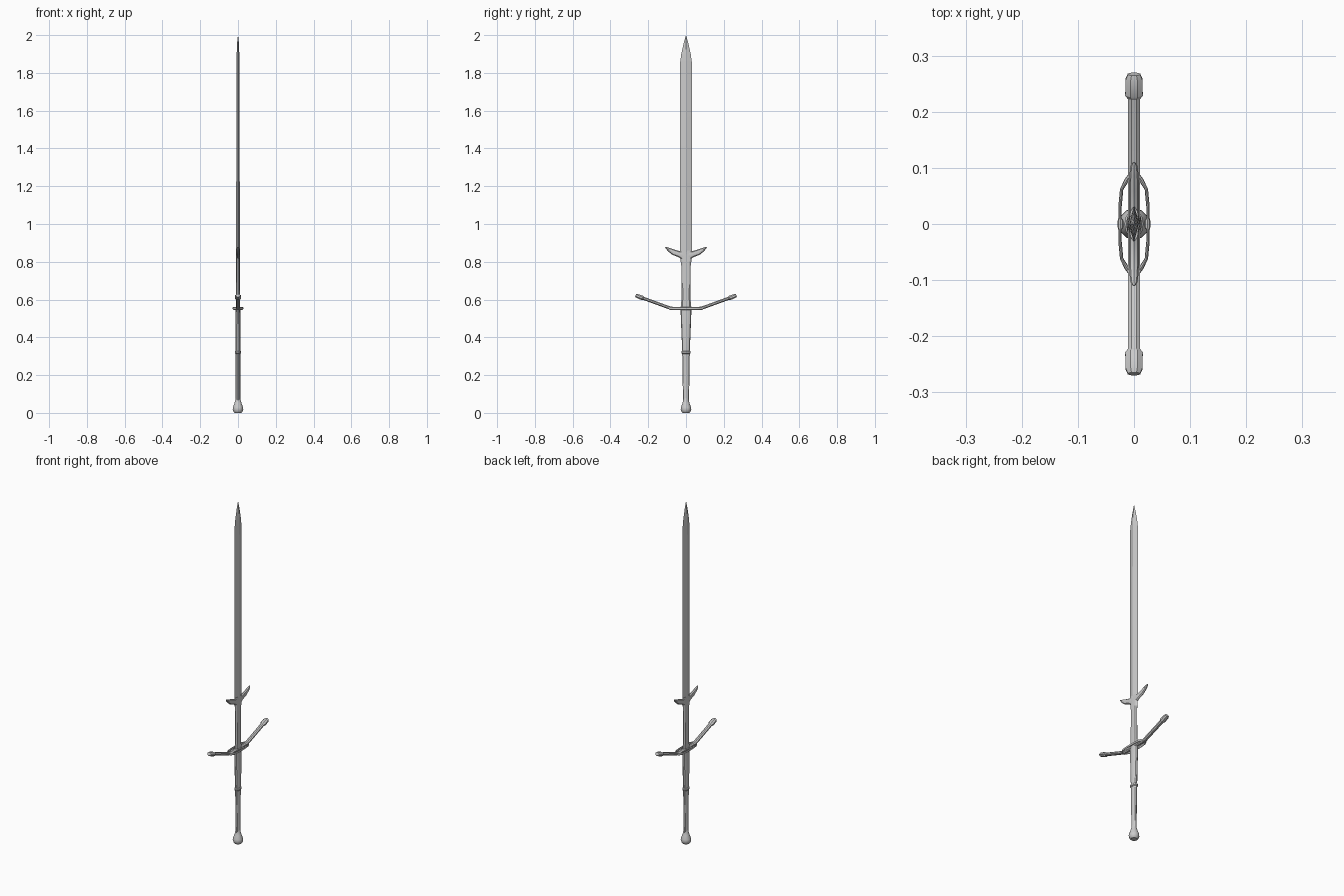
import bpy, bmesh, math
from mathutils import Vector

X, Y, Z = Vector((1, 0, 0)), Vector((0, 1, 0)), Vector((0, 0, 1))


def loft(name, rows, side, n=8, phase=0.0, smooth=30):
    """Skin n-sided sections along a path; each row is (centre, half size along side, half size across)."""
    bm = bmesh.new()
    pts = [Vector(r[0]) for r in rows]
    rings = []
    for i, (_, a, b) in enumerate(rows):
        t = (pts[min(i + 1, len(pts) - 1)] - pts[max(i - 1, 0)]).normalized()
        v = t.cross(side).normalized()
        ring = []
        for k in range(n):
            w = 2 * math.pi * k / n + phase
            ring.append(bm.verts.new(pts[i] + side * a * math.cos(w) + v * b * math.sin(w)))
        rings.append(ring)
    for r0, r1 in zip(rings, rings[1:]):
        for k in range(n):
            bm.faces.new((r0[k], r0[(k + 1) % n], r1[(k + 1) % n], r1[k]))
    bm.faces.new(rings[0])
    bm.faces.new(rings[-1])
    bmesh.ops.remove_doubles(bm, verts=bm.verts, dist=1e-5)
    bmesh.ops.recalc_face_normals(bm, faces=bm.faces)
    me = bpy.data.meshes.new(name)
    bm.to_mesh(me)
    bm.free()
    ob = bpy.data.objects.new(name, me)
    bpy.context.collection.objects.link(ob)
    bpy.ops.object.select_all(action='DESELECT')
    ob.select_set(True)
    bpy.context.view_layer.objects.active = ob
    bpy.ops.object.shade_smooth_by_angle(angle=math.radians(smooth))
    return ob


def upright(name, rows, **kw):
    """Vertical loft from (z, half x, half y)."""
    return loft(name, [((0, 0, z), a, b) for z, a, b in rows], X, **kw)


# Blade: diamond section with a central ridge
upright("blade", [(0.82, 0.010, 0.029), (0.86, 0.010, 0.033), (1.85, 0.008, 0.032),
                  (1.90, 0.007, 0.025), (1.95, 0.005, 0.014), (1.98, 0.003, 0.006),
                  (2.0, 0.0, 0.0)], n=4, smooth=10)

# Blunt lower blade between the guard and the lugs
upright("ricasso", [(0.55, 0.011, 0.029), (0.60, 0.011, 0.024), (0.78, 0.010, 0.025),
                    (0.83, 0.010, 0.032), (0.86, 0.009, 0.032)], n=8, smooth=20)

# Grip, its middle ring and the pommel
upright("grip", [(0.06, 0.012, 0.015), (0.13, 0.012, 0.017), (0.31, 0.012, 0.020),
                 (0.33, 0.014, 0.020), (0.42, 0.014, 0.024), (0.55, 0.012, 0.029)], n=12)
upright("grip_ring", [(0.312, 0.013, 0.021), (0.316, 0.017, 0.025),
                      (0.324, 0.017, 0.025), (0.328, 0.013, 0.021)], n=12)
upright("pommel", [(0.0, 0.018, 0.018), (0.006, 0.024, 0.024), (0.018, 0.028, 0.028),
                   (0.030, 0.027, 0.027), (0.050, 0.019, 0.019), (0.068, 0.014, 0.014),
                   (0.080, 0.012, 0.014)], n=12)

# Flat middle of the crossguard
loft("guard_centre", [((0, y, 0.553), 0.012, 0.009) for y in (-0.08, 0.08)], X, n=8,
     phase=math.pi / 8)

for s, tag in ((-1, "left"), (1, "right")):
    # Upswept guard arm and its end knob
    loft("guard_arm_" + tag, [((0, s * y, z), a, b) for y, z, a, b in (
        (0.07, 0.553, 0.012, 0.009), (0.09, 0.557, 0.012, 0.009),
        (0.235, 0.610, 0.012, 0.009))], X, n=8, phase=math.pi / 8)
    loft("guard_knob_" + tag, [((0, s * y, z), a, a * 0.75) for y, z, a in (
        (0.224, 0.606, 0.012), (0.230, 0.608, 0.017), (0.258, 0.619, 0.016),
        (0.267, 0.622, 0.012))], X, n=8, phase=math.pi / 8)

    # Pointed parrying lug
    loft("parry_lug_" + tag, [((0, s * y, z), a, b) for y, z, a, b in (
        (0.010, 0.832, 0.009, 0.026), (0.035, 0.840, 0.009, 0.016),
        (0.065, 0.850, 0.009, 0.015), (0.090, 0.864, 0.008, 0.010),
        (0.104, 0.874, 0.006, 0.005), (0.110, 0.879, 0.002, 0.001))], X, n=8)

    # Side ring of the guard with a small swelling at the middle
    loft("side_ring_" + tag, [((s * x, y, 0.553), 0.007, w) for x, y, w in (
        (0.006, -0.088, 0.004), (0.013, -0.078, 0.004), (0.022, -0.062, 0.003),
        (0.025, -0.030, 0.003), (0.025, -0.010, 0.003), (0.024, -0.006, 0.005),
        (0.024, 0.006, 0.005), (0.025, 0.010, 0.003), (0.025, 0.030, 0.003),
        (0.022, 0.062, 0.003), (0.013, 0.078, 0.004), (0.006, 0.088, 0.004))], Z, n=8)
